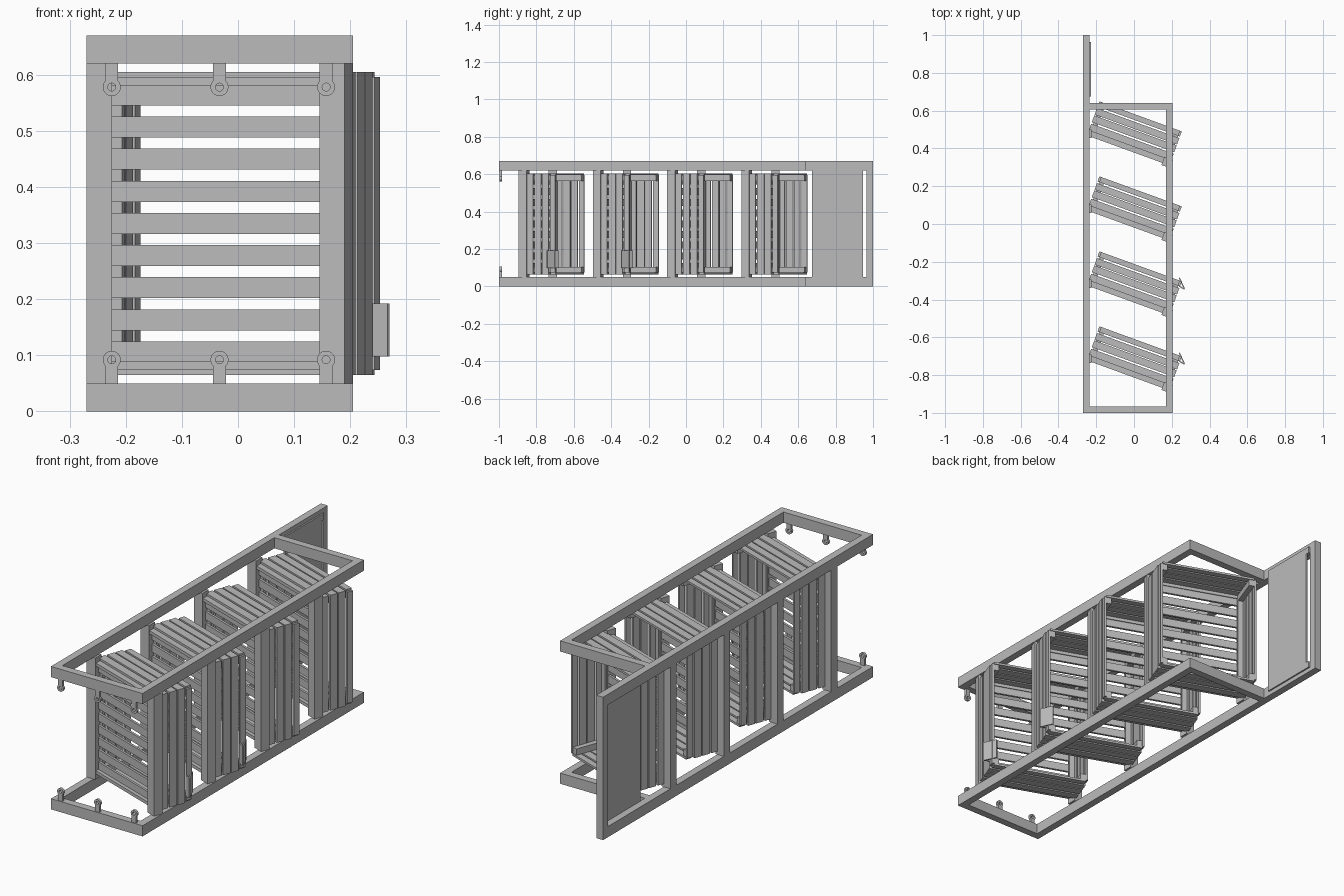
import bpy, bmesh, math
from mathutils import Matrix, Vector

if "Cube" in bpy.data.objects:
    bpy.data.objects.remove(bpy.data.objects["Cube"], do_unlink=True)

grey = bpy.data.materials.new("plain_grey")
grey.use_nodes = True
grey.diffuse_color = (0.5, 0.5, 0.5, 1)
grey.node_tree.nodes["Principled BSDF"].inputs["Base Color"].default_value = (0.5, 0.5, 0.5, 1)

HEIGHT, BAR = 0.67, 0.05
MID = HEIGHT / 2


def box(name, xs, ys, zs, place=Matrix()):
    """Box between pairs of limits, moved by a placement matrix."""
    bpy.ops.mesh.primitive_cube_add(size=1)
    ob = bpy.context.object
    ob.name = name
    size = [b - a for a, b in (xs, ys, zs)]
    centre = Vector([(a + b) / 2 for a, b in (xs, ys, zs)])
    ob.data.transform(place @ Matrix.Translation(centre) @ Matrix.Diagonal((*size, 1)))
    ob.data.materials.append(grey)


def washer(name, centre, inner, outer, half):
    """Flat ring around the y axis, spun from a rectangle."""
    bm = bmesh.new()
    verts = [bm.verts.new((r, y, 0)) for r, y in
             ((inner, -half), (outer, -half), (outer, half), (inner, half))]
    edges = [bm.edges.new((verts[k], verts[(k + 1) % 4])) for k in range(4)]
    bmesh.ops.spin(bm, geom=verts + edges, cent=(0, 0, 0), axis=(0, 1, 0),
                   angle=math.tau, steps=24)
    bmesh.ops.remove_doubles(bm, verts=bm.verts, dist=0.0001)
    bmesh.ops.recalc_face_normals(bm, faces=bm.faces)
    mesh = bpy.data.meshes.new(name)
    bm.to_mesh(mesh)
    bm.free()
    mesh.materials.append(grey)
    ob = bpy.data.objects.new(name, mesh)
    ob.location = centre
    bpy.context.collection.objects.link(ob)


def flip(zs):
    return (HEIGHT - zs[1], HEIGHT - zs[0])


# Upper and lower frames
for level, zs in (("lower", (0, BAR)), ("upper", (HEIGHT - BAR, HEIGHT))):
    box(level + "_long_beam", (-0.27, -0.235), (-1, 1), zs)
    box(level + "_short_beam", (0.17, 0.205), (-1, 0.64), zs)
    box(level + "_front_bar", (-0.235, 0.17), (-1, -0.965), zs)
    box(level + "_back_bar", (-0.235, 0.17), (0.605, 0.64), zs)

# End post and panel, with its narrow edge strips
box("end_post", (-0.27, -0.235), (0.965, 1), (BAR, HEIGHT - BAR))
box("end_panel", (-0.237, -0.228), (0.675, 0.945), (0.02, 0.65))
for zs in ((0.02, BAR), flip((0.02, BAR))):
    box("panel_edge_strip", (-0.237, -0.228), (0.945, 0.963), zs)

# Eye hooks on the front bars
for x in (-0.225, -0.033, 0.157):
    for level, eye, stem in (("lower", 0.092, (BAR, 0.082)),
                             ("upper", 0.578, flip((BAR, 0.082)))):
        washer(level + "_hook_eye", (x, -0.99, eye), 0.007, 0.016, 0.006)
        box(level + "_hook_stem", (x - 0.0115, x + 0.0115), (-0.996, -0.984), stem)

# Tilted slatted crates, each held between two posts
WALL = ((0.055, 0.093), (0.102, 0.14), (0.145, 0.181), (0.19, 0.219))
OUT, INN = 0.232, 0.222
LOW, HIGH = 0.065, 0.605
TURN = Matrix.Rotation(math.radians(-20), 4, "Z")
TAG = [Vector(p) for p in ((0.2136, 0.232, 0), (0.26, 0.185, 0), (0.229, 0.19, 0))]
for i in range(4):
    step = 0.397 * i
    stand = Matrix.Translation((-0.04, -0.811 + step, 0)) @ TURN
    place = Matrix.Translation((-0.04, -0.827 + step, 0)) @ TURN
    box("right_post", (0.197, 0.245), (0, 0.044), (BAR, HEIGHT - BAR), stand)
    box("left_post", (-0.27, -0.225), (-0.735 + step, -0.69 + step), (BAR, HEIGHT - BAR))

    # Front rails and base slats
    for zs in ((0.075, 0.09), flip((0.075, 0.09))):
        box("front_rail", (-0.212, 0.197), (0.012, 0.044), zs, stand)
    for k in range(9):
        z = MID + (k - 4) * 0.0573
        box("base_slat", (-INN, INN), (0.044, 0.055), (z - 0.0187, z + 0.0187), place)

    # Wall slats
    for n, ys in enumerate(WALL):
        trim = 0.009 if n == 3 else 0
        for s in (-1, 1):
            xs = sorted((s * INN, s * OUT))
            box("side_slat", xs, ys, (LOW + trim, HIGH - trim), place)
        for zs in ((LOW, LOW + 0.01), (HIGH - 0.01, HIGH)):
            box("long_slat", (-INN, INN), ys, zs, place)

    # Inner corner cleats
    for s in (-1, 1):
        xs = sorted((s * 0.197, s * INN))
        for zs in ((LOW + 0.01, 0.105), flip((LOW + 0.01, 0.105))):
            box("corner_cleat", xs, (0.055, 0.215), zs, place)
        box("upright_cleat", xs, (0.055, 0.067), (0.105, HEIGHT - 0.105), place)

    # Hooked tags on the two front crates
    if i < 2:
        for a, b in zip(TAG, TAG[1:]):
            d = b - a
            tilt = place @ Matrix.Translation(a) @ Matrix.Rotation(math.atan2(d.y, d.x), 4, "Z")
            box("tag", (0, d.length), (-0.003, 0.003), (0.098, 0.192), tilt)
